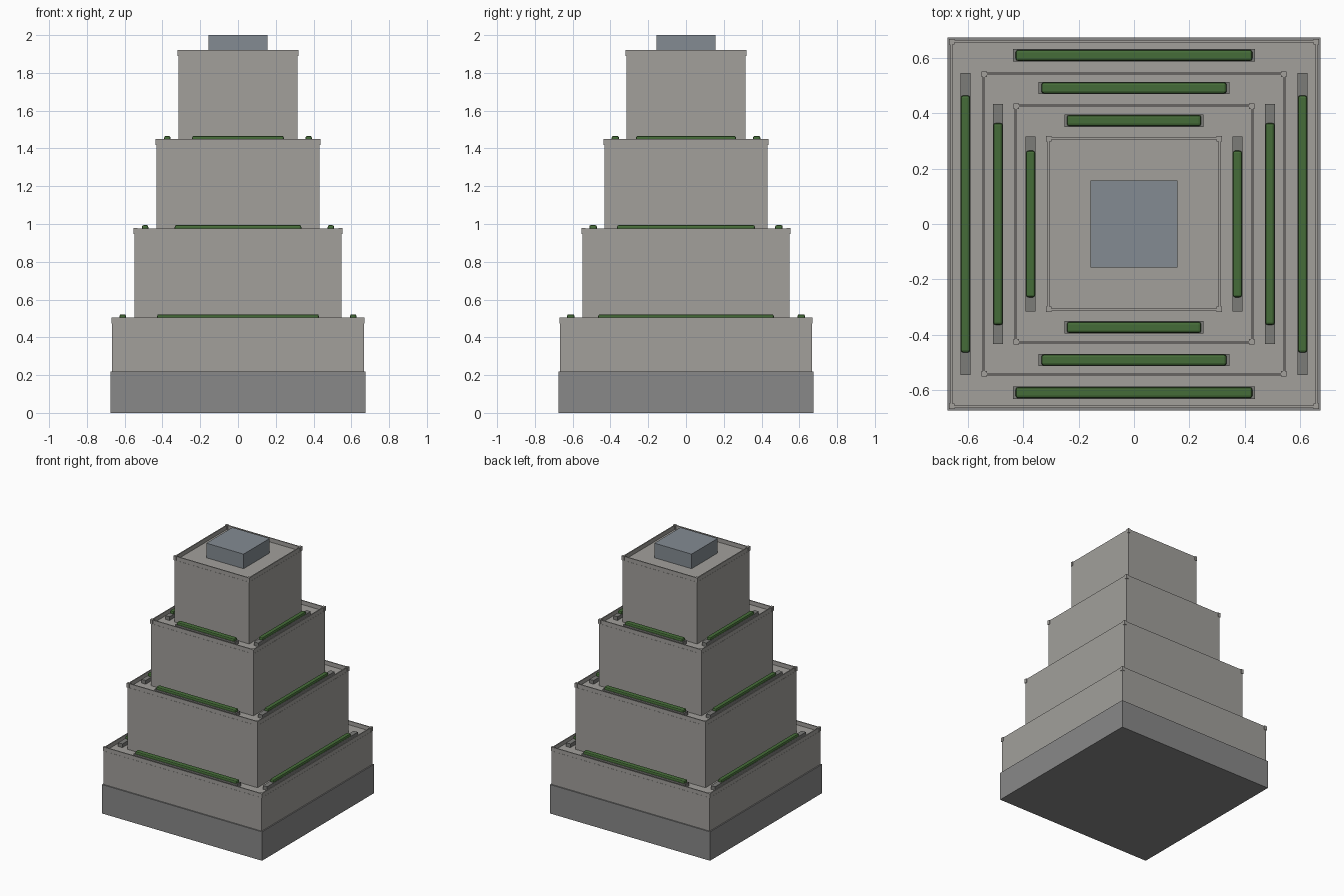
import bpy

if "Cube" in bpy.data.objects:
    bpy.data.objects.remove(bpy.data.objects["Cube"])


def material(name, color):
    m = bpy.data.materials.new(name)
    m.diffuse_color = (*color, 1)
    m.use_nodes = True
    m.node_tree.nodes["Principled BSDF"].inputs["Base Color"].default_value = m.diffuse_color
    return m


STONE = material("warm_stone", (0.36, 0.35, 0.33))
PLINTH = material("plinth_grey", (0.25, 0.25, 0.25))
METAL = material("blue_grey", (0.23, 0.26, 0.29))
TROUGH = material("trough_grey", (0.2, 0.2, 0.19))
LEAF = material("hedge_green", (0.06, 0.15, 0.04))


def box(name, x, y, z0, z1, hx, hy, mat, bevel=0):
    """Box centred on x, y with half sizes hx, hy from z0 to z1."""
    bpy.ops.mesh.primitive_cube_add(size=1, location=(x, y, (z0 + z1) / 2))
    o = bpy.context.object
    o.name = name
    o.scale = (2 * hx, 2 * hy, z1 - z0)
    bpy.ops.object.transform_apply(location=False, rotation=False, scale=True)
    o.data.materials.append(mat)
    if bevel:
        b = o.modifiers.new("bevel", "BEVEL")
        b.width = bevel
        b.segments = 2
    return o


# Plinth
box("plinth", 0, 0, 0, 0.22, 0.675, 0.675, PLINTH)

# Tiers: half width, bottom, deck height, parapet top
tiers = [(0.666, 0.22, 0.474, 0.506),
         (0.548, 0.474, 0.946, 0.979),
         (0.432, 0.946, 1.418, 1.451),
         (0.315, 1.418, 1.889, 1.922)]
for i, (h, z0, deck, top) in enumerate(tiers, 1):
    box(f"tier_{i}", 0, 0, z0, deck, h, h, STONE)
    # Thin parapet walls and corner posts
    t = 0.004
    c = h - t - 0.001
    for s in (-1, 1):
        box(f"parapet_x_{i}", s * c, 0, deck, top - 0.002, t, h - 0.001, STONE)
        box(f"parapet_y_{i}", 0, s * c, deck, top - 0.002, h - 0.001, t, STONE)
        for r in (-1, 1):
            p = h - 0.006
            box(f"corner_post_{i}", s * p, r * p, deck, top, 0.01, 0.01, STONE)

# Planters: deck, offset, front trough / hedge half length, side trough / hedge half length
planters = [(0.474, 0.610, 0.437, 0.428, 0.546, 0.465),
            (0.946, 0.492, 0.345, 0.335, 0.434, 0.365),
            (1.418, 0.374, 0.252, 0.243, 0.316, 0.265)]
for i, (z, d, ft, fh, st, sh) in enumerate(planters, 1):
    for s in (-1, 1):
        box(f"end_trough_{i}", 0, s * d, z, z + 0.028, ft, 0.0225, TROUGH)
        box(f"end_hedge_{i}", 0, s * d, z + 0.02, z + 0.048, fh, 0.02, LEAF, 0.009)
        box(f"side_trough_{i}", s * d, 0, z, z + 0.028, 0.018, st, TROUGH)
        box(f"side_hedge_{i}", s * d, 0, z + 0.02, z + 0.048, 0.017, sh, LEAF, 0.009)

# Rooftop plant room
box("rooftop_unit", 0, 0, 1.889, 2.0, 0.157, 0.157, METAL)
